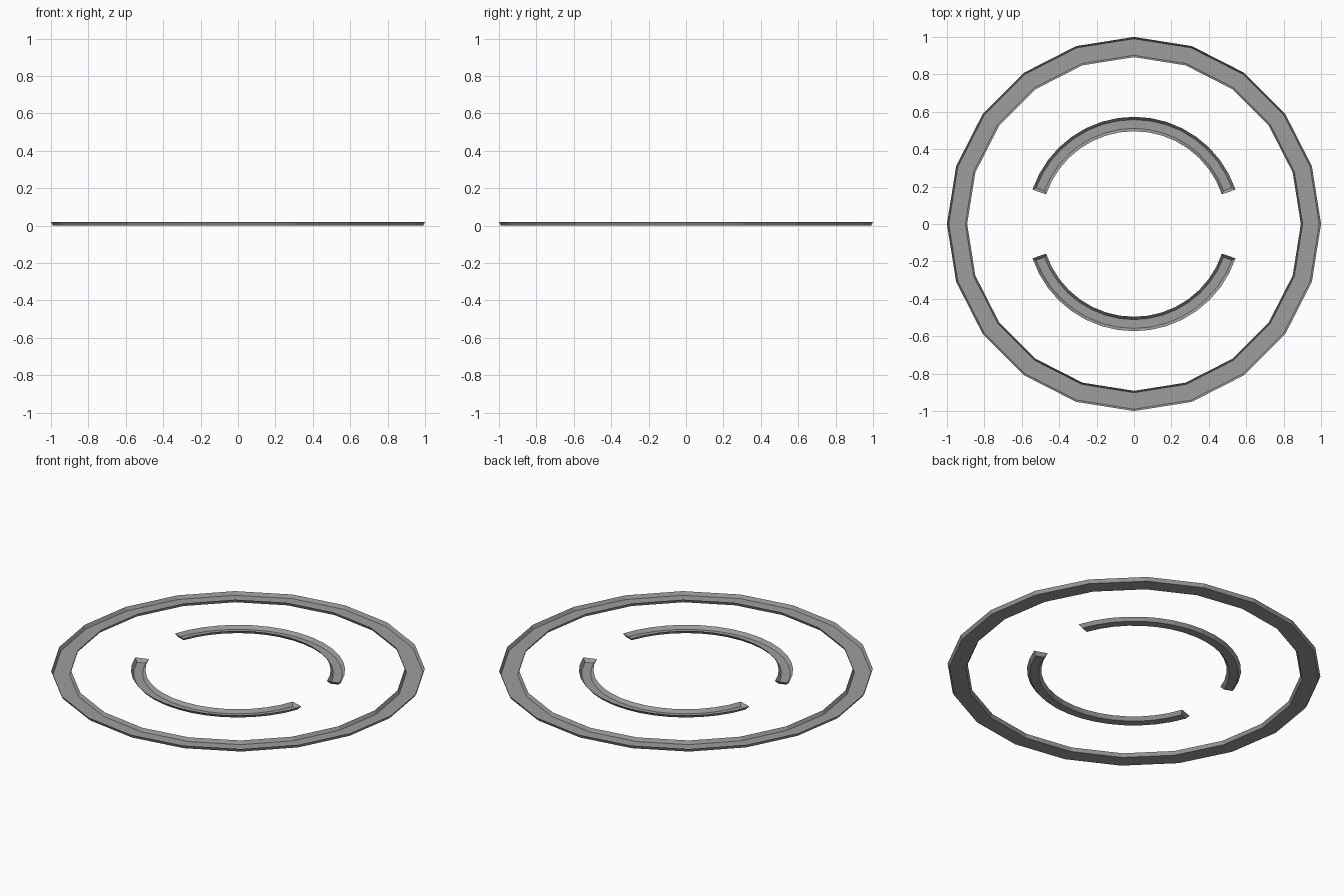
import bpy, bmesh, math

if "Cube" in bpy.data.objects:
    bpy.data.objects.remove(bpy.data.objects["Cube"])

H = 0.02  # tray depth

# Dark grey shared by all parts
grey = bpy.data.materials.new("dark_grey")
grey.diffuse_color = (0.34, 0.34, 0.34, 1)
grey.use_nodes = True
grey.node_tree.nodes["Principled BSDF"].inputs["Base Color"].default_value = grey.diffuse_color


def tray(name, r_in, r_out, inset, start, end, steps, closed):
    """Shallow open-topped channel swept around z, narrower at the floor."""
    bm = bmesh.new()
    lean = 0 if closed else inset / ((r_in + r_out) / 2)
    count = steps if closed else steps + 1
    rows = []
    for i in range(count):
        t = i / steps
        a_top = start + (end - start) * t
        a_low = (start + lean) + (end - start - 2 * lean) * t
        section = [(r_out, H, a_top), (r_out - inset, 0, a_low),
                   (r_in + inset, 0, a_low), (r_in, H, a_top)]
        rows.append([bm.verts.new((r * math.cos(a), r * math.sin(a), z))
                     for r, z, a in section])
    for i in range(steps):
        p, q = rows[i], rows[(i + 1) % count]
        for k in range(3):
            bm.faces.new((p[k], q[k], q[k + 1], p[k + 1]))
    # sloping end walls
    if not closed:
        bm.faces.new(rows[0])
        bm.faces.new(rows[-1][::-1])
    bmesh.ops.recalc_face_normals(bm, faces=bm.faces)
    bm.normal_update()
    # the inside of the tray faces up
    if sum(f.normal.z * f.calc_area() for f in bm.faces) < 0:
        bmesh.ops.reverse_faces(bm, faces=bm.faces)
    mesh = bpy.data.meshes.new(name)
    bm.to_mesh(mesh)
    bm.free()
    mesh.materials.append(grey)
    ob = bpy.data.objects.new(name, mesh)
    bpy.context.collection.objects.link(ob)
    return ob


# Twenty-sided outer ring
tray("outer_ring", 0.892, 1.0, 0.01, 0, 2 * math.pi, 20, True)

# Two facing inner arcs
for name, turn in (("back_arc", 0), ("front_arc", 180)):
    tray(name, 0.496, 0.573, 0.015, math.radians(turn + 18.7),
         math.radians(turn + 161.3), 16, False)
